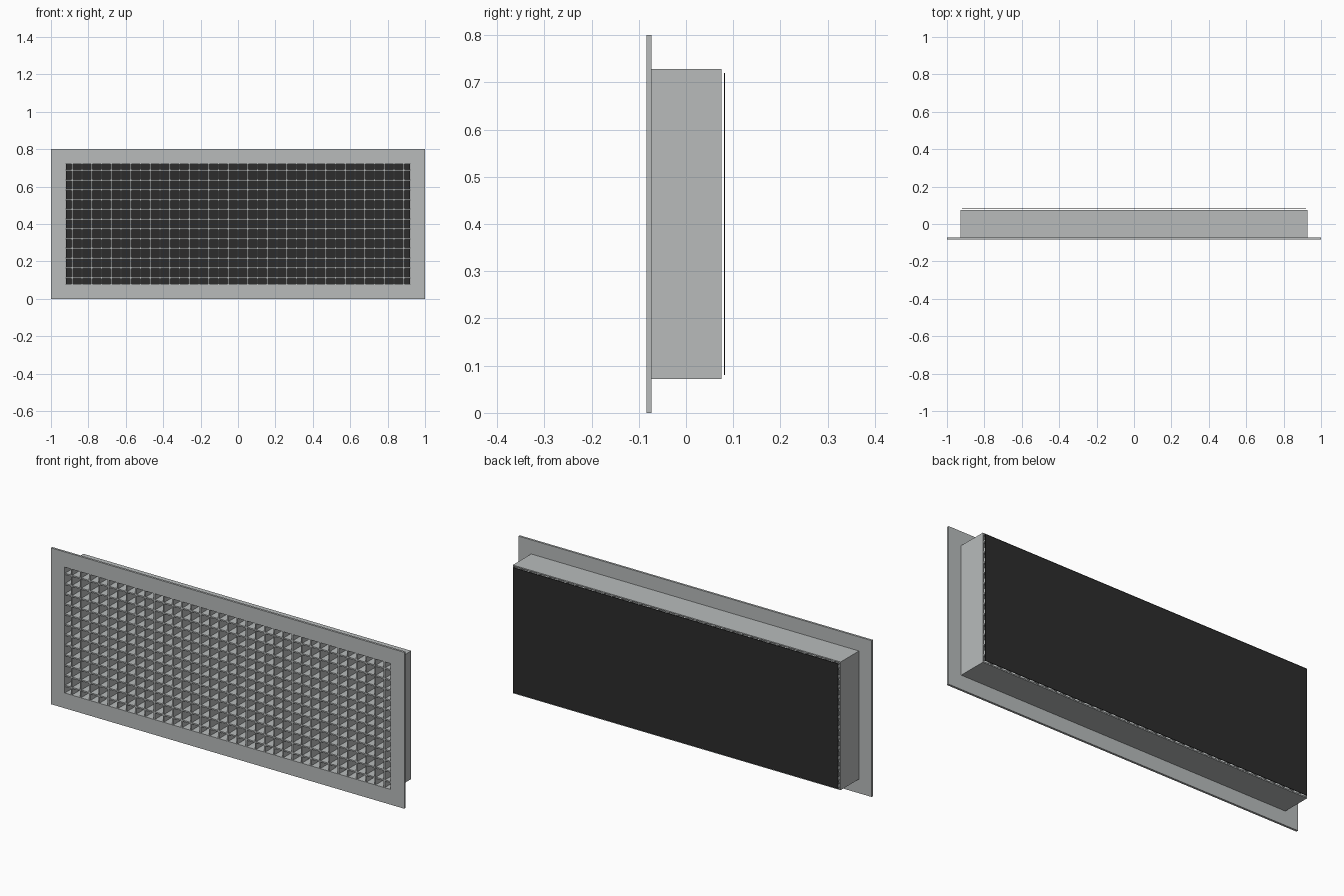
import bpy, bmesh
from mathutils import Matrix, Vector

if "Cube" in bpy.data.objects:
    bpy.data.objects.remove(bpy.data.objects["Cube"])

def material(name, rgb):
    m = bpy.data.materials.new(name)
    m.diffuse_color = (*rgb, 1)
    m.use_nodes = True
    m.node_tree.nodes["Principled BSDF"].inputs["Base Color"].default_value = m.diffuse_color
    return m

GREY = material("satin_grey", (0.48, 0.50, 0.50))
BLACK = material("matt_black", (0.025, 0.025, 0.025))

def add_box(bm, lo, hi):
    lo, hi = Vector(lo), Vector(hi)
    mat = Matrix.Translation((lo + hi) / 2) @ Matrix.Diagonal((*(hi - lo), 1))
    bmesh.ops.create_cube(bm, size=1, matrix=mat)

def finish(name, bm, mat):
    bmesh.ops.recalc_face_normals(bm, faces=bm.faces)
    me = bpy.data.meshes.new(name)
    bm.to_mesh(me)
    bm.free()
    me.materials.append(mat)
    ob = bpy.data.objects.new(name, me)
    bpy.context.collection.objects.link(ob)
    return ob

ZC = 0.4                    # centre height
IX, IZ = 0.922, 0.322       # half size of the opening
PITCH, T = 0.0521, 0.007    # grid spacing and blade thickness

def ring(name, hx, hz, y0, y1):
    """Rectangular frame around the opening, with clean mitred corners."""
    bm = bmesh.new()
    loops = []
    for a, b, y in ((hx, hz, y0), (hx, hz, y1), (IX, IZ, y1), (IX, IZ, y0)):
        loops.append([bm.verts.new((sx * a, y, ZC + sz * b))
                      for sx, sz in ((-1, -1), (1, -1), (1, 1), (-1, 1))])
    for i in range(4):
        p, q = loops[i], loops[(i + 1) % 4]
        for k in range(4):
            n = (k + 1) % 4
            bm.faces.new((p[k], p[n], q[n], q[k]))
    return finish(name, bm, GREY)

# front flange and duct collar behind it
ring("front_flange", 1.0, 0.4, -0.084, -0.073)
ring("duct_collar", 0.928, 0.328, -0.073, 0.075)

# egg-crate blades
bm = bmesh.new()
for i in range(35):
    x = (i - 17) * PITCH
    add_box(bm, (x - T / 2, -0.082, ZC - IZ), (x + T / 2, 0.074, ZC + IZ))
finish("vertical_blades", bm, GREY)

bm = bmesh.new()
for i in range(12):
    z = ZC + (i - 5.5) * PITCH
    add_box(bm, (-IX, -0.0815, z - T / 2), (IX, 0.0735, z + T / 2))
finish("horizontal_blades", bm, GREY)

# thin black sheet just behind the duct
bm = bmesh.new()
add_box(bm, (-0.92, 0.0805, 0.08), (0.92, 0.083, 0.72))
finish("back_sheet", bm, BLACK)
